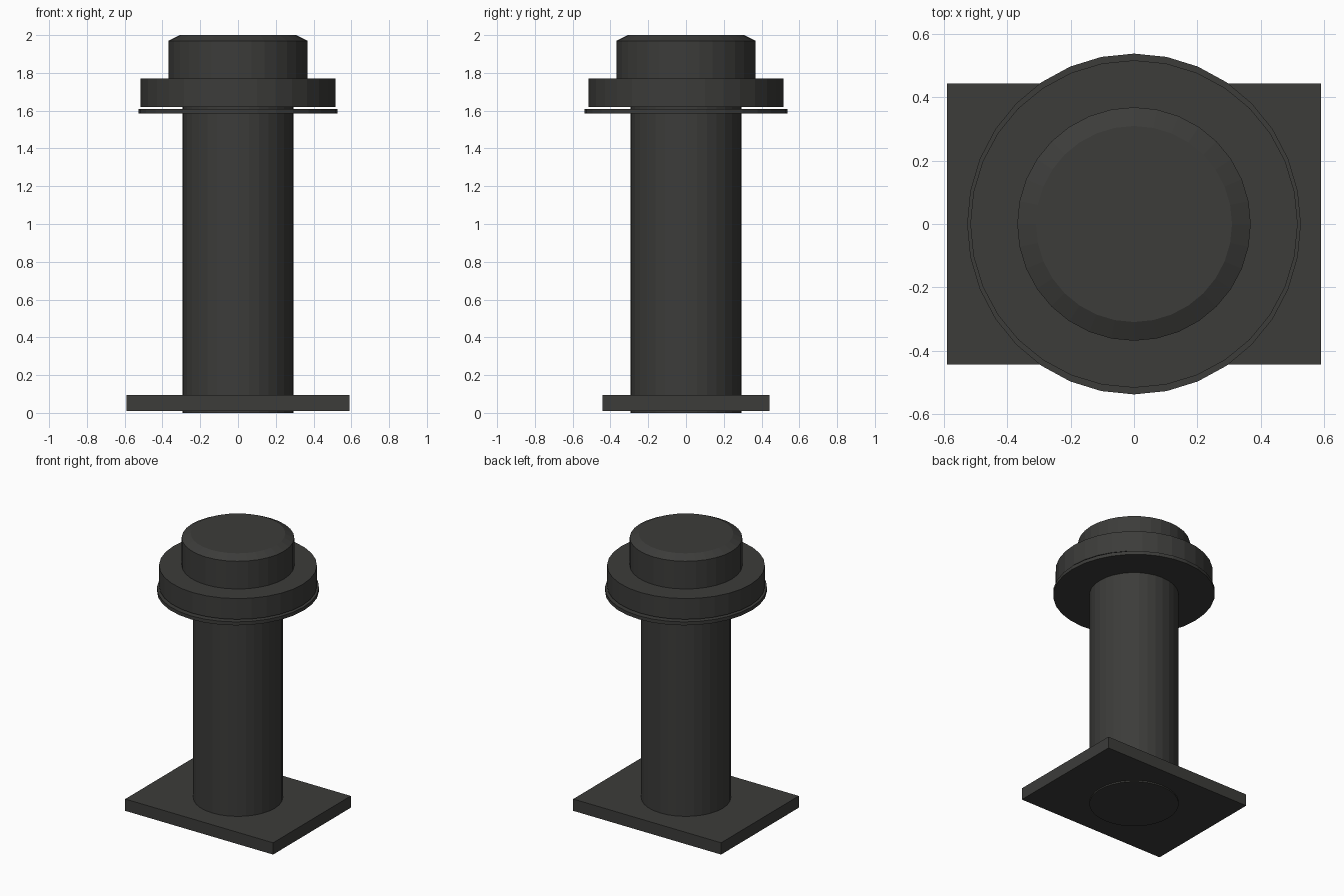
import bpy

if "Cube" in bpy.data.objects:
    bpy.data.objects.remove(bpy.data.objects["Cube"])

SIDES = 32

dark = bpy.data.materials.new("dark_metal")
dark.diffuse_color = (0.045, 0.045, 0.042, 1)
dark.use_nodes = True
dark.node_tree.nodes["Principled BSDF"].inputs["Base Color"].default_value = dark.diffuse_color


def finish(ob, name):
    ob.name = name
    ob.data.name = name
    ob.data.materials.append(dark)
    return ob


def disc(name, rx, ry, z0, z1):
    """Faceted cylinder from z0 to z1 with separate x and y radii."""
    bpy.ops.mesh.primitive_cylinder_add(vertices=SIDES, radius=1, depth=1,
                                        location=(0, 0, (z0 + z1) / 2))
    ob = bpy.context.object
    ob.scale = (rx, ry, z1 - z0)
    bpy.ops.object.transform_apply(location=False, rotation=False, scale=True)
    return finish(ob, name)


# Rectangular mounting plate
bpy.ops.mesh.primitive_cube_add(size=1, location=(0, 0, 0.0525))
plate = bpy.context.object
plate.scale = (1.18, 0.885, 0.085)
bpy.ops.object.transform_apply(location=False, rotation=False, scale=True)
finish(plate, "mounting_plate")

# Column, passing just through the plate and up into the flange
disc("column", 0.293, 0.293, 0.0, 1.63)

# Thin washer under the flange, slightly oval
disc("washer", 0.526, 0.537, 1.585, 1.61)

# Thick flange
disc("flange", 0.516, 0.516, 1.62, 1.77)

# Cap with its top rim drawn in as a chamfer
cap = disc("cap", 0.368, 0.368, 1.76, 1.97)
bpy.ops.mesh.primitive_cone_add(vertices=SIDES, radius1=0.368, radius2=0.309,
                                depth=0.03, location=(0, 0, 1.985))
rim = finish(bpy.context.object, "cap_chamfer")

# Remove the hidden faces where cap and chamfer meet, then join them
import bmesh
for ob, side in ((cap, 1), (rim, -1)):
    bm = bmesh.new()
    bm.from_mesh(ob.data)
    hidden = [f for f in bm.faces if f.normal.z * side > 0.99]
    bmesh.ops.delete(bm, geom=hidden, context='FACES_ONLY')
    bm.to_mesh(ob.data)
    bm.free()
bpy.ops.object.select_all(action='DESELECT')
rim.select_set(True)
cap.select_set(True)
bpy.context.view_layer.objects.active = cap
bpy.ops.object.join()
bm = bmesh.new()
bm.from_mesh(cap.data)
bmesh.ops.remove_doubles(bm, verts=bm.verts, dist=0.001)
bm.to_mesh(cap.data)
bm.free()
